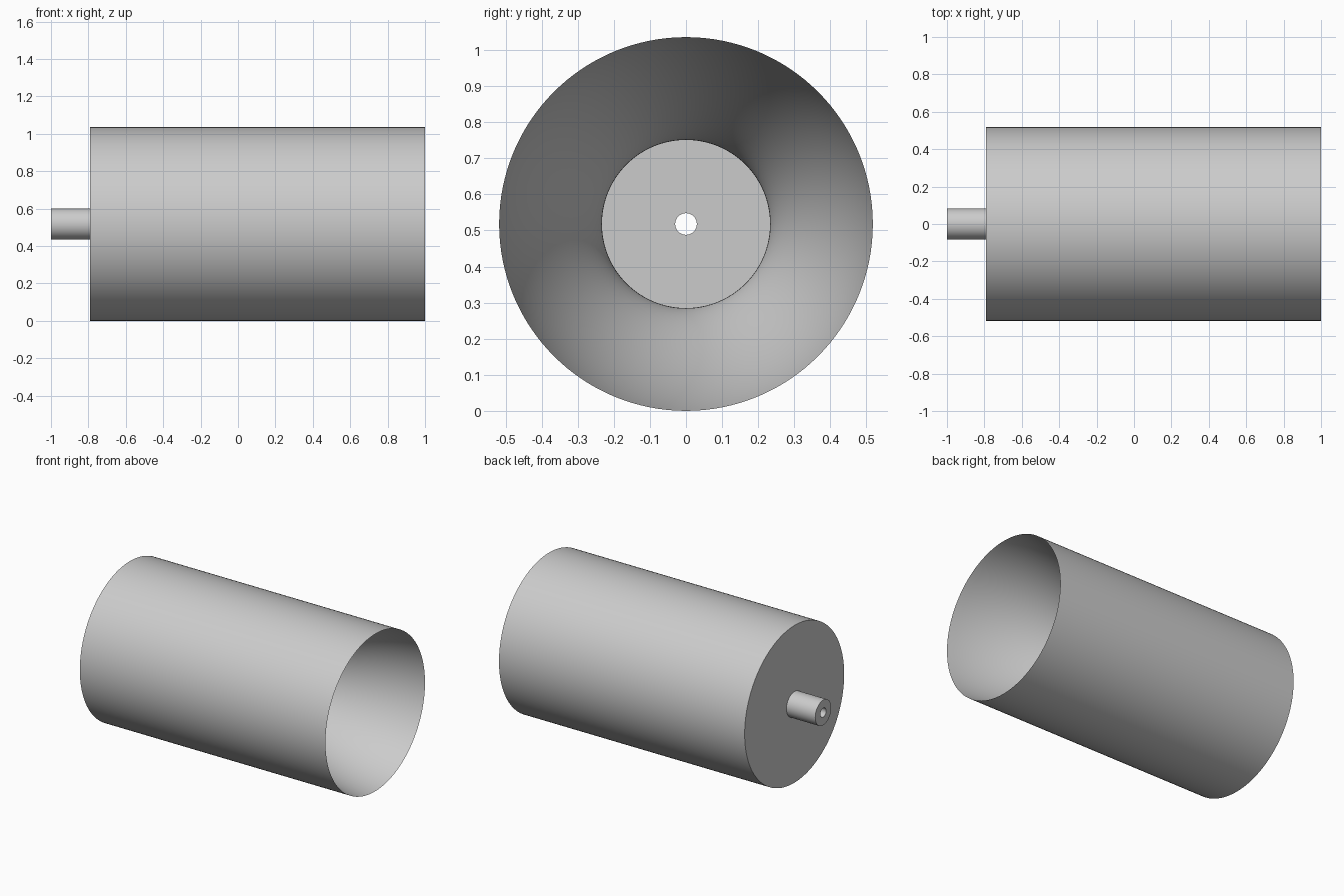
import bpy, bmesh, math
from mathutils import Vector
from mathutils.geometry import interpolate_bezier

cube = bpy.data.objects.get("Cube")
if cube:
    bpy.data.objects.remove(cube, do_unlink=True)

R = 0.518          # casing radius, also the height of the axis
BACK = -0.79       # rear face of the casing
BORE = 0.03        # feed hole radius
THROAT = 0.233

metal = bpy.data.materials.new("grey_metal")
metal.use_nodes = True
grey = (0.6, 0.6, 0.6, 1)
metal.diffuse_color = grey
metal.node_tree.nodes["Principled BSDF"].inputs["Base Color"].default_value = grey


def lathe(name, profile, steps=128):
    """Revolve a closed (x, radius) profile around the long axis."""
    bm = bmesh.new()
    verts = [bm.verts.new((x, 0, r)) for x, r in profile]
    edges = [bm.edges.new((verts[i - 1], verts[i])) for i in range(len(verts))]
    bmesh.ops.spin(bm, geom=verts + edges, axis=(1, 0, 0), cent=(0, 0, 0),
                   angle=math.tau, steps=steps)
    bmesh.ops.remove_doubles(bm, verts=bm.verts, dist=0.0001)
    bmesh.ops.recalc_face_normals(bm, faces=bm.faces)
    mesh = bpy.data.meshes.new(name)
    bm.to_mesh(mesh)
    bm.free()
    mesh.materials.append(metal)
    obj = bpy.data.objects.new(name, mesh)
    obj.location.z = R
    bpy.context.collection.objects.link(obj)
    bpy.ops.object.select_all(action='DESELECT')
    obj.select_set(True)
    bpy.context.view_layer.objects.active = obj
    bpy.ops.object.shade_smooth_by_angle(angle=math.radians(30))
    return obj


def curve(a, b, c, d, count):
    pts = interpolate_bezier(*[Vector((x, r, 0)) for x, r in (a, b, c, d)], count)
    return [(p.x, p.y) for p in pts]


# Casing: straight outside, chamber, rounded throat and flared bell inside
chamber = [(BACK, BORE), (-0.7, BORE), (-0.7, 0.38)]
converging = curve((-0.2, 0.38), (0.0, 0.38), (0.0, THROAT), (0.15, THROAT), 14)
bell = curve((0.15, THROAT), (0.32, THROAT), (0.55, 0.455), (1.0, R), 28)
lathe("nozzle_casing", [(BACK, R)] + chamber + converging + bell[1:])

# Feed tube at the rear
lathe("feed_tube", [(-1, BORE), (-1, 0.083), (BACK, 0.083), (BACK, BORE)], 64)
